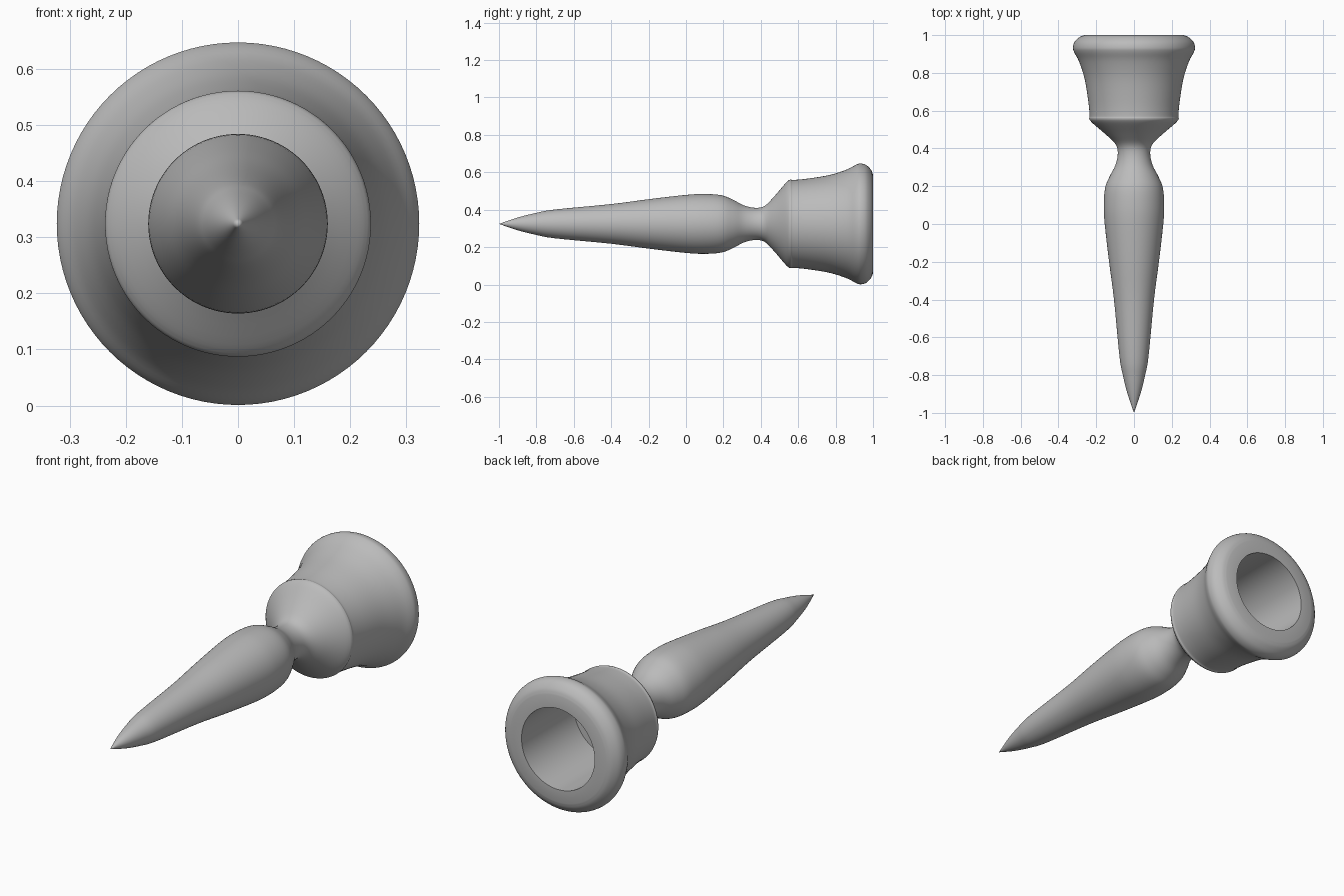
import bpy, bmesh, math
from mathutils import Vector

cube = bpy.data.objects.get("Cube")
if cube:
    bpy.data.objects.remove(cube, do_unlink=True)

SEGMENTS = 96
AXIS_HEIGHT = 0.324

grey = bpy.data.materials.new("plain_grey")
grey.use_nodes = True
colour = (0.5, 0.5, 0.5, 1)
grey.diffuse_color = colour
grey.node_tree.nodes["Principled BSDF"].inputs["Base Color"].default_value = colour


def smooth_path(points, steps=4):
    """Round curve through every (y, radius) point."""
    p = [Vector(q) for q in points]
    p = [2 * p[0] - p[1]] + p + [2 * p[-1] - p[-2]]
    path = []
    for a, b, c, d in zip(p, p[1:], p[2:], p[3:]):
        for i in range(steps):
            t = i / steps
            path.append(0.5 * (2 * b + (c - a) * t + (2 * a - 5 * b + 4 * c - d) * t * t
                               + (3 * b - a - 3 * c + d) * t ** 3))
    return path + [p[-2]]


def lathe(name, path):
    """Spin a profile around the y axis."""
    bm = bmesh.new()
    verts = [bm.verts.new((r, y, 0)) for y, r in path]
    edges = [bm.edges.new(pair) for pair in zip(verts, verts[1:])]
    bmesh.ops.spin(bm, geom=verts + edges, cent=(0, 0, 0), axis=(0, 1, 0),
                   angle=math.tau, steps=SEGMENTS, use_duplicate=False)
    bmesh.ops.remove_doubles(bm, verts=bm.verts, dist=0.0001)
    bmesh.ops.recalc_face_normals(bm, faces=bm.faces)
    mesh = bpy.data.meshes.new(name)
    bm.to_mesh(mesh)
    bm.free()
    mesh.materials.append(grey)
    obj = bpy.data.objects.new(name, mesh)
    obj.location.z = AXIS_HEIGHT
    bpy.context.collection.objects.link(obj)
    bpy.ops.object.select_all(action='DESELECT')
    obj.select_set(True)
    bpy.context.view_layer.objects.active = obj
    bpy.ops.object.shade_smooth_by_angle(angle=math.radians(40))
    return obj


# Pointed shaft, narrow neck and shoulder
shaft = smooth_path([(-1, 0), (-0.9, 0.034), (-0.8, 0.059), (-0.7, 0.077), (-0.4, 0.106),
                     (-0.2, 0.132), (0, 0.155), (0.1, 0.16), (0.19, 0.153), (0.25, 0.13),
                     (0.31, 0.099), (0.37, 0.086), (0.42, 0.096), (0.47, 0.145),
                     (0.53, 0.215), (0.55, 0.234)])
# Flared cup with a rounded lip
cup = smooth_path([(0.55, 0.234), (0.56, 0.237), (0.575, 0.235), (0.65, 0.242),
                   (0.77, 0.262), (0.86, 0.291), (0.91, 0.317), (0.935, 0.323),
                   (0.965, 0.314), (0.99, 0.288), (1, 0.262)])
# Straight bore with a flat floor
bore = [Vector(q) for q in [(1, 0.2), (0.59, 0.2), (0.59, 0)]]

lathe("spike_with_cup", shaft + cup[1:] + bore)
